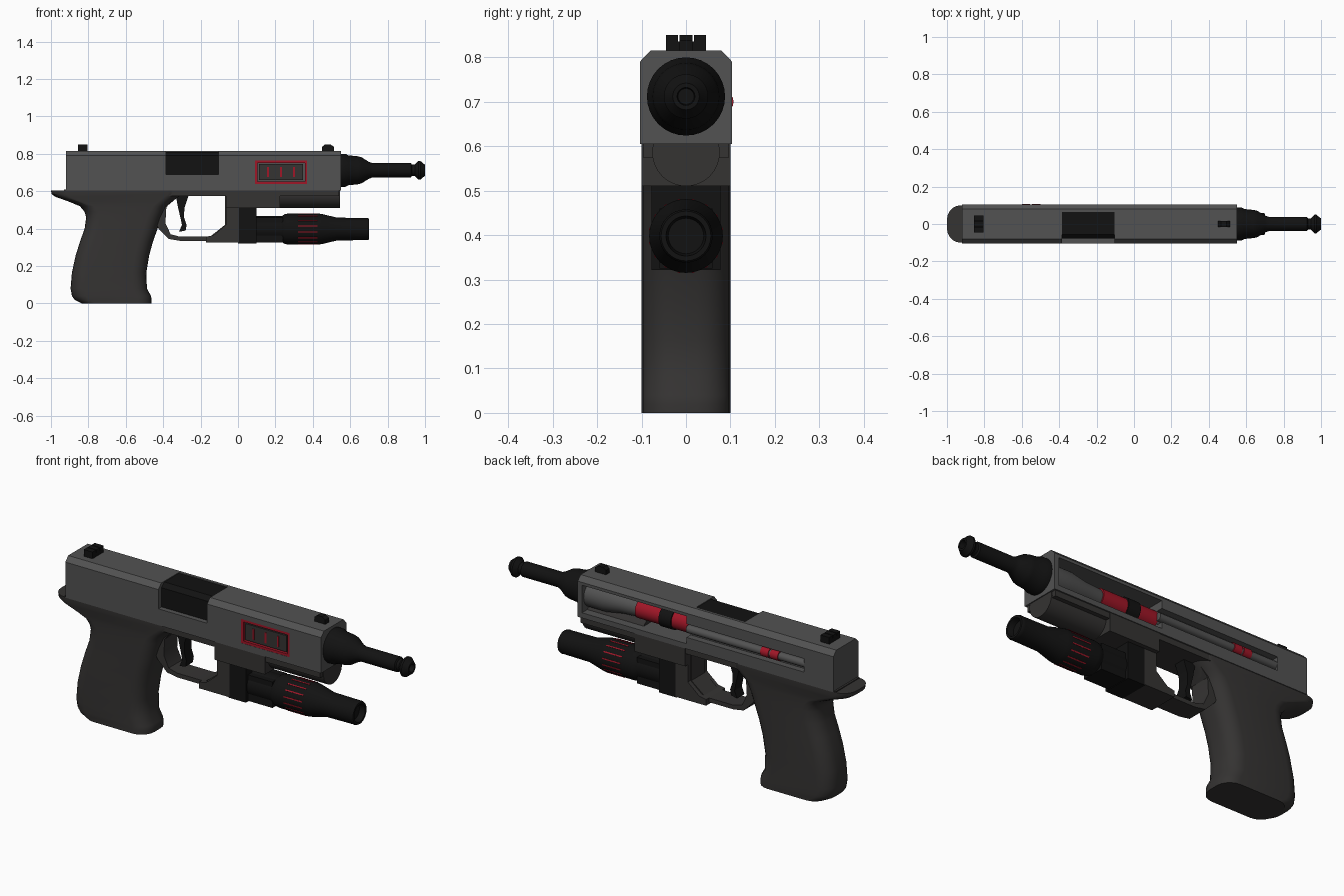
import bpy, bmesh
from math import sin, cos, pi, radians

if "Cube" in bpy.data.objects:
    bpy.data.objects.remove(bpy.data.objects["Cube"])

def mat(name, r, g, b):
    m = bpy.data.materials.new(name)
    m.diffuse_color = (r, g, b, 1)
    m.use_nodes = True
    m.node_tree.nodes["Principled BSDF"].inputs["Base Color"].default_value = m.diffuse_color
    return m

STEEL = mat("slide_grey", .085, .085, .085)
FRAME = mat("frame_grey", .035, .033, .032)
BLACK = mat("black", .006, .006, .006)
RED = mat("red", .35, .008, .02)

def finish(name, bm, material, smooth=True):
    bmesh.ops.recalc_face_normals(bm, faces=bm.faces)
    me = bpy.data.meshes.new(name)
    bm.to_mesh(me)
    bm.free()
    ob = bpy.data.objects.new(name, me)
    bpy.context.collection.objects.link(ob)
    me.materials.append(material)
    bpy.ops.object.select_all(action='DESELECT')
    ob.select_set(True)
    bpy.context.view_layer.objects.active = ob
    if smooth:
        bpy.ops.object.shade_smooth_by_angle(angle=radians(30))
    return ob

def loft(name, rings, material, smooth=True):
    """Skin a list of equal-length rings of points and cap both ends."""
    bm = bmesh.new()
    vs = [[bm.verts.new(p) for p in r] for r in rings]
    n = len(rings[0])
    for a, b in zip(vs, vs[1:]):
        for i in range(n):
            bm.faces.new((a[i], a[(i + 1) % n], b[(i + 1) % n], b[i]))
    bm.faces.new(vs[0])
    bm.faces.new(vs[-1])
    return finish(name, bm, material, smooth)

def box(name, x0, x1, y0, y1, z0, z1, material):
    ring = lambda z: [(x0, y0, z), (x1, y0, z), (x1, y1, z), (x0, y1, z)]
    return loft(name, [ring(z0), ring(z1)], material, False)

def lathe(name, prof, yc, zc, material, n=32):
    """Turn (x, radius) pairs about an axis along x."""
    return loft(name, [[(x, yc + r * cos(2 * pi * i / n), zc + r * sin(2 * pi * i / n))
                        for i in range(n)] for x, r in prof], material)

def plate(name, pts, w, material):
    """Extrude an x-z outline to half-width w."""
    return loft(name, [[(x, s * w, z) for x, z in pts] for s in (-1, 1)], material)

def cut(ob, *dims):
    c = box("cutter", *dims, ob.data.materials[0])
    c.hide_render = True
    m = ob.modifiers.new("cut", 'BOOLEAN')
    m.operation, m.object, m.solver = 'DIFFERENCE', c, 'EXACT'
    bpy.context.view_layer.objects.active = ob
    bpy.ops.object.modifier_apply(modifier=m.name)
    bpy.data.objects.remove(c)

# Slide with chamfered top, extruded along x
sec = [(-.104, .605), (.104, .605), (.104, .79), (.08, .815), (-.08, .815), (-.104, .79)]
slide = loft("slide", [[(x, y, z) for y, z in sec] for x in (-.92, .55)], STEEL, False)
cut(slide, -.385, -.105, -.2, .065, .69, .9)        # ejection port
cut(slide, .09, .37, -.2, -.088, .64, .765)         # display recess
cut(slide, -.075, .525, -.005, .2, .632, .775)      # side window
cut(slide, -.75, -.05, .07, .2, .665, .735)         # side slot

# Chamber block in the ejection port
loft("chamber", [[(x, y, z) for y, z in ((-.078, .685), (.066, .685), (.066, .811),
      (-.055, .811), (-.078, .79))] for x in (-.386, -.104)], BLACK, False)

# Display panel on the front face
for i, d in enumerate(((.09, .37, .752, .765), (.09, .37, .64, .653),
                       (.09, .103, .653, .752), (.357, .37, .653, .752))):
    box(f"display_frame_{i}", d[0], d[1], -.103, -.085, d[2], d[3], RED)
box("display_panel", .112, .348, -.1, -.085, .66, .745, FRAME)
for i in range(3):
    x = .16 + .07 * i
    box(f"display_slit_{i}", x - .005, x + .005, -.103, -.09, .675, .73, RED)

# Inner barrel and red energy cell in the side window
lathe("inner_barrel", [(.53, .065), (.42, .065), (.33, .05), (.24, .045)], .025, .704, STEEL)
lathe("energy_cell", [(.24, .048), (-.076, .048)], .03, .704, RED)
lathe("cell_band", [(.03, .054), (.1, .054)], .03, .704, BLACK)

# Charging rod in the side slot, with red rings
lathe("slot_rod", [(-.75, .02), (-.07, .02)], .082, .7, STEEL, 16)
for i, x in enumerate((-.6, -.545)):
    lathe(f"rod_ring_{i}", [(x, .025), (x + .045, .025)], .082, .7, RED, 16)

# Muzzle: collar, thin barrel and flared tip
lathe("muzzle", [(.54, .088), (.575, .088), (.59, .08), (.64, .075), (.66, .07), (.70, .045),
                 (.72, .038), (.925, .038), (.93, .03), (.945, .03), (.965, .05), (.975, .05),
                 (.995, .033), (1, .03), (1, .02), (.97, .018)], 0, .712, BLACK)

# Sights
box("rear_sight", -.855, -.805, -.045, .045, .81, .836, BLACK)
for i, (a, b) in enumerate(((-.045, -.018), (-.013, .013), (.018, .045))):
    box(f"rear_sight_post_{i}", -.855, -.805, a, b, .83, .85, BLACK)
plate("front_sight", [(.45, .81), (.512, .81), (.512, .838), (.495, .85), (.465, .85), (.45, .838)],
      .015, BLACK)

# Frame under the slide, with rounded dust cover
box("frame_rail", -.93, .54, -.097, .097, .575, .61, FRAME)
box("dust_block", -.065, .225, -.1, .1, .51, .606, FRAME)
lathe("dust_cover", [(.2, .076), (.545, .076)], 0, .586, FRAME)

# Grip: rounded sections stacked up z (z, back x, front x)
def grip_ring(z, xb, xf, w=.1, r=.075, n=5):
    pts = []
    for k, (cx, cy) in enumerate(((xf - r, w - r), (xb + r, w - r), (xb + r, r - w), (xf - r, r - w))):
        for i in range(n + 1):
            a = pi / 2 * (k + i / n)
            pts.append((cx + r * cos(a), cy + r * sin(a), z))
    return pts
loft("grip", [grip_ring(*s) for s in (
    (0, -.835, -.462), (.02, -.873, -.462), (.04, -.888, -.465), (.08, -.895, -.487),
    (.165, -.888, -.49), (.257, -.868, -.475), (.33, -.845, -.455), (.40, -.82, -.43),
    (.46, -.812, -.41), (.49, -.82, -.395), (.52, -.845, -.38), (.545, -.905, -.35),
    (.57, -.975, -.32), (.585, -.997, -.3), (.605, -1, -.3))], FRAME)

# Trigger guard and trigger
plate("trigger_guard", [(-.45, .45), (-.425, .40), (-.37, .345), (-.31, .335), (-.05, .335), (-.05, .58),
      (-.07, .58), (-.07, .42), (-.15, .357), (-.31, .357), (-.36, .37), (-.388, .43), (-.383, .515),
      (-.32, .58), (-.45, .58)], .055, FRAME)
plate("trigger", [(-.335, .59), (-.26, .59), (-.27, .56), (-.287, .51), (-.288, .46), (-.275, .42),
      (-.28, .39), (-.315, .383), (-.3, .42), (-.308, .46), (-.32, .51)], .03, BLACK)

# Light mount
plate("mount_block", [(-.17, .325), (.005, .325), (.005, .515), (-.065, .515), (-.065, .42),
                      (-.13, .365), (-.17, .357)], .078, FRAME)
box("light_clamp", 0, .1, -.078, .078, .322, .512, BLACK)

# Under-barrel light with red strips around the body
lathe("light", [(.09, .07), (.235, .07), (.25, .08), (.27, .083), (.43, .083), (.45, .08), (.53, .061),
                (.68, .059), (.69, .06), (.70, .056), (.70, .045), (.67, .04)], 0, .398, BLACK)
box("light_neck", .09, .24, -.06, .06, .325, .46, BLACK)
for i in range(16):
    s = box(f"light_strip_{i}", .32, .425, -.003, .003, .075, .0845, RED)
    s.location.z = .398
    s.rotation_euler.x = 2 * pi * (i + .5) / 16
